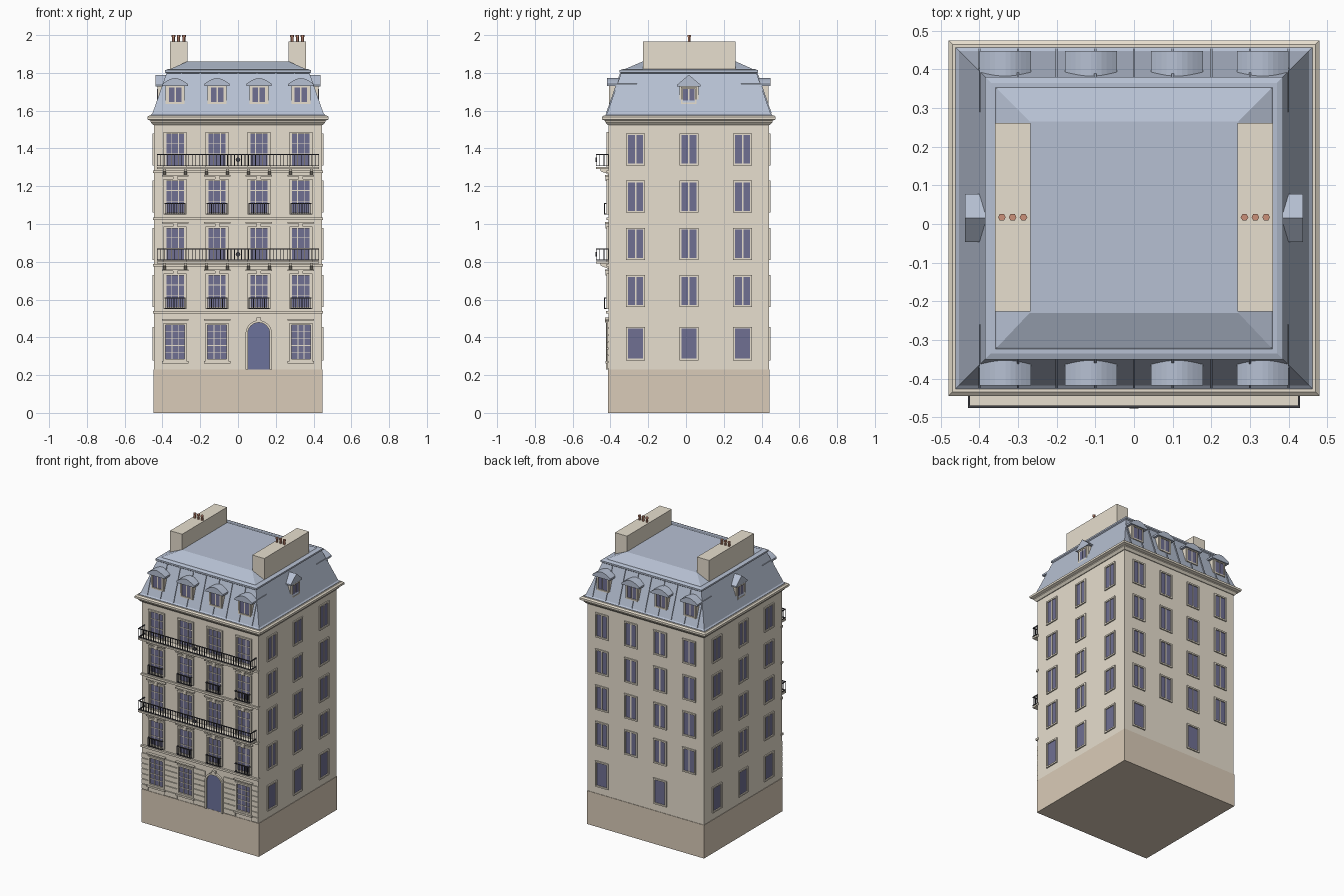
import bpy, bmesh
from math import sin, cos, pi

if "Cube" in bpy.data.objects:
    bpy.data.objects.remove(bpy.data.objects["Cube"])

COLS = {"stone": (.80, .735, .62), "plinth": (.70, .60, .48), "slate": (.47, .53, .65), "glass": (.16, .16, .29),
        "iron": (.05, .05, .06), "clay": (.60, .28, .19), "door": (.15, .17, .33)}
MATS = {}
for k, c in COLS.items():
    MATS[k] = bpy.data.materials.new(k)
    MATS[k].diffuse_color = (*c, 1)
X, YF, YB, YC = .445, -.41, .44, .015
PARTS = {}

# wall space: u along the wall, d outwards, z up
WALL = {"front": lambda u, d, z: (u, YF - d, z),
        "back": lambda u, d, z: (-u, YB + d, z),
        "right": lambda u, d, z: (X + d, YC + u, z),
        "left": lambda u, d, z: (-X - d, YC - u, z),
        "world": lambda u, d, z: (u, d, z)}


def loft(name, mat, rings):
    """Closed solid through rings of points with equal counts."""
    bm = PARTS.setdefault((name, mat), bmesh.new())
    vs = [[bm.verts.new(p) for p in r] for r in rings]
    n = len(vs[0])
    for a, b in zip(vs, vs[1:]):
        for i in range(n):
            bm.faces.new((a[i], a[(i + 1) % n], b[(i + 1) % n], b[i]))
    bm.faces.new(vs[0][::-1])
    bm.faces.new(vs[-1])


def prism(name, mat, wall, pts, d0, d1):
    w = WALL[wall]
    loft(name, mat, [[w(u, d, z) for u, z in pts] for d in (d0, d1)])


def box(name, mat, wall, u0, u1, d0, d1, z0, z1):
    prism(name, mat, wall, [(u0, z0), (u1, z0), (u1, z1), (u0, z1)], d0, d1)


def slabs(name, mat, rows):
    """Rectangular rings (half width, y min, y max, z) lofted upwards."""
    loft(name, mat, [[(-x, a, z), (x, a, z), (x, b, z), (-x, b, z)] for x, a, b, z in rows])


def grown(*rows):
    return [(X + g, YF - g, YB + g, z) for g, z in rows]


def surround(name, wall, u, hw, z0, z1, t, d):
    for s in (-1, 1):
        a, b = sorted((u + s * hw, u + s * (hw + t)))
        box(name, "stone", wall, a, b, -.01, d, z0 - t, z1 + t)
    box(name, "stone", wall, u - hw, u + hw, -.01, d, z1, z1 + t)
    box(name, "stone", wall, u - hw, u + hw, -.01, d, z0 - t, z0)


def arch(u, hw, z0, zs, n=12):
    return [(u + hw, z0)] + [(u + hw * cos(pi * i / n), zs + hw * sin(pi * i / n)) for i in range(n + 1)] + [(u - hw, z0)]


def railing(name, u0, u1, d0, d1, z0, z1, n):
    t = .0025
    for z in (z0, z1 - .005):
        box(name, "iron", "front", u0, u1, d1 - .006, d1, z, z + .005)
        for u in (u0, u1 - .006):
            box(name, "iron", "front", u, u + .006, d0, d1, z, z + .005)
    for i in range(n + 1):
        u = u0 + t + (u1 - u0 - 2 * t) * i / n
        box(name, "iron", "front", u - t / 1.5, u + t / 1.5, d1 - .005, d1 - .001, z0, z1)
    k = max(1, int((d1 - d0) / .02))
    for i in range(k):
        d = d0 + (d1 - d0) * i / k
        for u in (u0, u1 - .004):
            box(name, "iron", "front", u, u + .004, d, d + .004, z0, z1)


# plinth, walls, string courses and cornice
slabs("plinth", "plinth", grown((.003, 0), (.003, .23)))
slabs("walls", "stone", grown((0, .23), (0, 1.55)))
slabs("cornice", "stone", grown((.005, 1.525), (.018, 1.54), (.018, 1.547), (.035, 1.553), (.035, 1.567), (.025, 1.575)))
for z, d in ((.525, .014), (.775, .01), (1.02, .012), (1.27, .01)):
    box("string_course", "stone", "front", -X - .004, X + .004, -.01, d, z, z + .014)

# front windows
UX = (-.333, -.111, .111, .333)
FLOORS = (.56, .81, 1.06, 1.31)
for f, z in enumerate(FLOORS):
    top = z + .167
    for u in UX:
        box("front_panes", "glass", "front", u - .05, u + .05, -.01, .001, z, top)
        surround("front_surround", "front", u, .05, z, top, .011, .01)
        for b in (-.05, -.02, .016, .046):
            box("front_glazing_bars", "stone", "front", u + b, u + b + .004, 0, .004, z, top)
        for b in (.058, .115):
            box("front_glazing_bars", "stone", "front", u - .05, u + .05, 0, .004, z + b, z + b + .004)
        if f < 3:
            box("window_hood", "stone", "front", u - .07, u + .07, 0, .018, top + .025, top + .033)
            box("keystone", "stone", "front", u - .012, u + .012, 0, .016, top, top + .027)
        if f % 2 == 0:
            railing("balconette", u - .055, u + .055, 0, .024, z - .01, z + .05, 9)

# long balconies with brackets, railing and medallion
for z in (.79, 1.29):
    box("balcony_slab", "stone", "front", -.43, .43, -.01, .066, z, z + .012)
    for u in UX:
        for s in (-.055, .055):
            c = u + s
            w = WALL["front"]
            side = [(0, z), (.045, z), (.04, z - .012), (.012, z - .022), (0, z - .03)]
            loft("balcony_bracket", "stone", [[w(c + e, d, h) for d, h in side] for e in (-.008, .008)])
    railing("balcony_railing", -.43, .43, 0, .066, z + .016, z + .08, 46)
    prism("balcony_medallion", "iron", "front",
          [(.012 * cos(i * pi / 6), z + .05 + .012 * sin(i * pi / 6)) for i in range(12)], .06, .068)

# ground floor: windows, arched door and rusticated courses
for u in UX[:2] + UX[3:]:
    box("front_panes", "glass", "front", u - .05, u + .05, -.01, .001, .285, .465)
    surround("front_surround", "front", u, .05, .285, .465, .011, .012)
    for b in (-.018, .015):
        box("front_glazing_bars", "stone", "front", u + b, u + b + .004, 0, .004, .285, .465)
    for i in range(1, 5):
        box("front_glazing_bars", "stone", "front", u - .05, u + .05, 0, .004, .283 + i * .036, .287 + i * .036)
    box("window_hood", "stone", "front", u - .07, u + .07, 0, .018, .488, .496)
    box("window_sill", "stone", "front", u - .07, u + .07, 0, .016, .262, .274)
prism("front_door", "door", "front", arch(.11, .058, .23, .42), -.01, .002)
prism("door_surround", "stone", "front", arch(.11, .07, .23, .42) + arch(.11, .058, .23, .42)[::-1], -.01, .014)
box("keystone", "stone", "front", .098, .122, 0, .018, .478, .505)
for i in range(7):
    z = .235 + i * .036
    for a, b in ((-X, -.396), (-.27, -.174), (-.048, .038), (.182, .27), (.396, X)):
        box("rusticated_course", "stone", "front", a, b, -.01, .007, z, z + .032)

# side and back windows
for wall, us in (("right", (-.282, 0, .285)), ("left", (-.285, 0, .282)), ("back", UX)):
    for f, z in enumerate((.288,) + tuple(q + .01 for q in FLOORS)):
        for i, u in enumerate(us):
            if wall == "back" and f == 0 and i in (1, 3):
                continue
            top = z + (.15 if f else .158)
            box("side_panes", "glass", wall, u - .04, u + .04, -.01, .001, z, top)
            surround("side_surround", wall, u, .04, z, top, .01, .008)
            if f:
                box("side_mullion", "stone", wall, u - .004, u + .004, 0, .005, z, top)

# mansard roof
slabs("mansard", "slate", [(.462, -.427, .457, 1.57), (.462, -.427, .457, 1.578), (.453, -.418, .448, 1.585),
                           (.378, -.343, .373, 1.80)])
slabs("roof_curb", "slate", [(.378, -.343, .373, 1.797), (.386, -.351, .381, 1.803), (.386, -.351, .381, 1.814),
                             (.37, -.335, .365, 1.82)])
slabs("upper_roof", "slate", [(.365, -.33, .36, 1.815), (.355, -.32, .35, 1.822), (.27, -.23, .265, 1.86)])

# standing seams and dormers with curved hoods
for wall in ("front", "back"):
    w = WALL[wall]
    for i in range(-4, 5):
        u, k = i * .1, (.68 if abs(i) == 4 else 1)
        d, z = .008 - .075 * k, 1.585 + .215 * k
        strip = [(-.002, 1.585), (.014, 1.585), (d + .006, z), (d - .01, z)]
        loft("roof_seam", "slate", [[w(u + e, p, q) for p, q in strip] for e in (-.003, .003)])
    for u in UX:
        box("dormer_body", "stone", wall, u - .05, u + .05, -.14, -.008, 1.635, 1.74)
        for s in (-.033, .004):
            box("dormer_panes", "glass", wall, u + s, u + s + .029, -.02, -.006, 1.645, 1.722)
        surround("dormer_frame", wall, u, .035, 1.643, 1.725, .009, -.002)
        n = 10
        hood = [(u + .067 * (1 - 2 * i / n), 1.742 + .03 * sin(pi * i / n)) for i in range(n + 1)]
        prism("dormer_hood", "slate", wall, [(u + .067, 1.73)] + hood + [(u - .067, 1.73)], -.15, .008)

# gabled side dormers
for wall in ("right", "left"):
    box("side_dormer_body", "stone", wall, -.05, .05, -.08, -.018, 1.635, 1.735)
    prism("side_dormer_gable", "slate", wall, [(-.062, 1.728), (.062, 1.728), (.062, 1.737), (0, 1.79), (-.062, 1.737)], -.09, -.008)
    for s in (-.031, .004):
        box("dormer_panes", "glass", wall, s, s + .027, -.03, -.016, 1.645, 1.715)
    surround("dormer_frame", wall, 0, .033, 1.643, 1.718, .008, -.012)

# chimney stacks and pots
for s in (-1, 1):
    c = s * .314
    box("chimney_stack", "stone", "world", c - .046, c + .046, -.227, .262, 1.815, 1.967)
    for o in (-.028, 0, .028):
        loft("chimney_pot", "clay", [[(c + o + r * cos(i * pi / 3), .0175 + r * sin(i * pi / 3), z) for i in range(6)]
                                     for r, z in ((.008, 1.96), (.008, 1.99), (.01, 1.99), (.01, 2.0))])

# turn the collected parts into objects
for (name, mat), bm in PARTS.items():
    bmesh.ops.recalc_face_normals(bm, faces=bm.faces)
    me = bpy.data.meshes.new(name)
    bm.to_mesh(me)
    bm.free()
    me.materials.append(MATS[mat])
    bpy.context.collection.objects.link(bpy.data.objects.new(name, me))

for m in bpy.data.materials:
    if m.users and not m.is_grease_pencil:
        m.use_nodes = True
        m.node_tree.nodes["Principled BSDF"].inputs["Base Color"].default_value = m.diffuse_color
